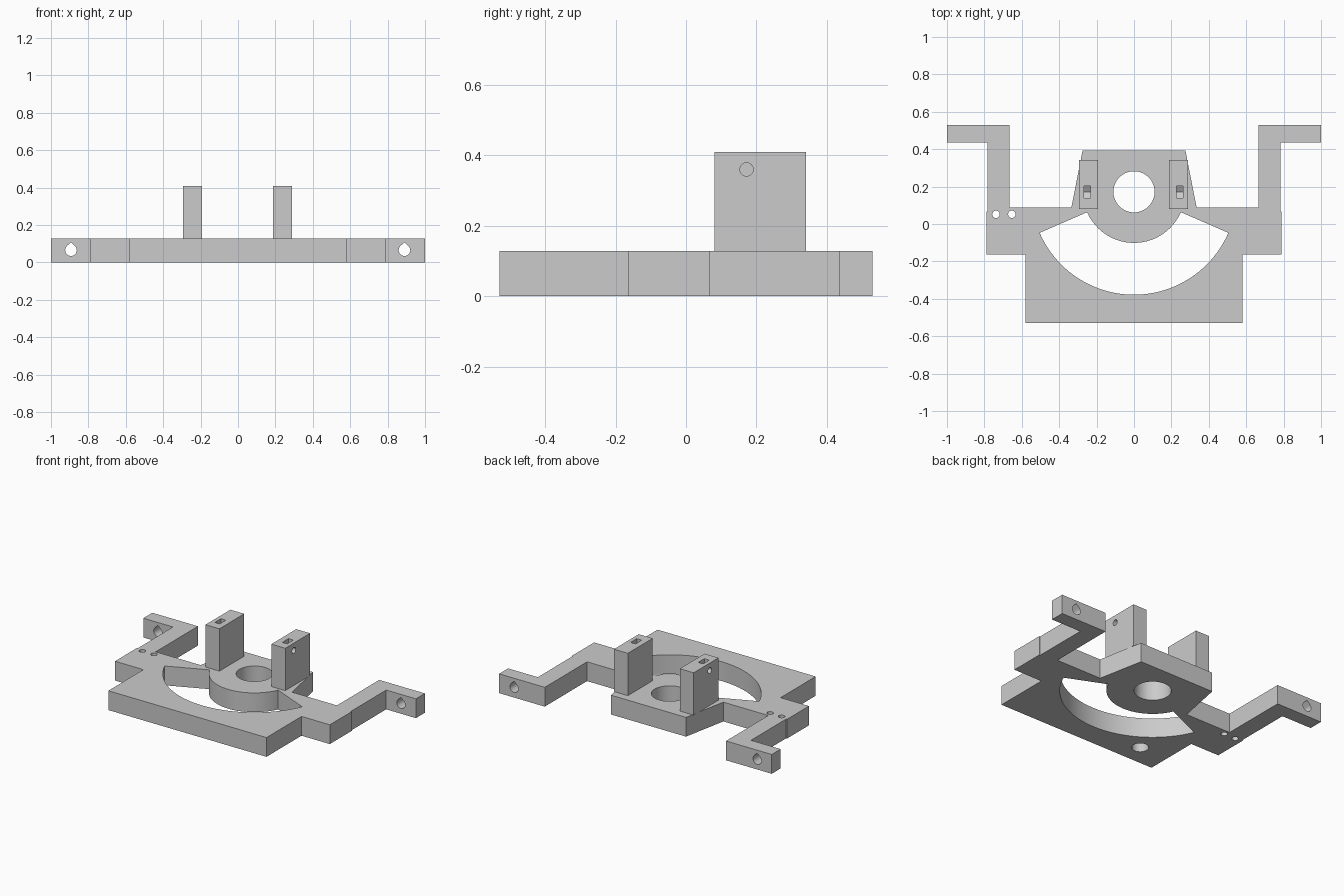
import bpy, bmesh, math
from mathutils import Matrix, Vector

if "Cube" in bpy.data.objects:
    bpy.data.objects.remove(bpy.data.objects["Cube"])

T = 0.128            # plate thickness
HUB_Y = 0.172        # hub centre
POST_TOP = 0.409

grey = bpy.data.materials.new("light grey")
grey.diffuse_color = (0.6, 0.6, 0.6, 1)
grey.use_nodes = True
grey.node_tree.nodes["Principled BSDF"].inputs["Base Color"].default_value = grey.diffuse_color


def prism(name, pts, lo, hi, axis="z"):
    """Extrude a 2D profile from lo to hi; the profile lies across the given axis."""
    place = {"z": lambda a, b, h: (a, b, h),
             "y": lambda a, b, h: (a, h, b),
             "x": lambda a, b, h: (h, a, b)}[axis]
    bm = bmesh.new()
    base = [bm.verts.new(place(a, b, lo)) for a, b in pts]
    top = [bm.verts.new(place(a, b, hi)) for a, b in pts]
    bm.faces.new(base)
    bm.faces.new(top)
    n = len(pts)
    for i in range(n):
        j = (i + 1) % n
        bm.faces.new((base[i], base[j], top[j], top[i]))
    bmesh.ops.recalc_face_normals(bm, faces=bm.faces)
    mesh = bpy.data.meshes.new(name)
    bm.to_mesh(mesh)
    bm.free()
    mesh.materials.append(grey)
    obj = bpy.data.objects.new(name, mesh)
    bpy.context.collection.objects.link(obj)
    return obj


def arc(cx, cy, r, a0, a1, n):
    """Points on an arc, angles in degrees, both ends included."""
    return [(cx + r * math.cos(math.radians(a0 + (a1 - a0) * i / n)),
             cy + r * math.sin(math.radians(a0 + (a1 - a0) * i / n)))
            for i in range(n + 1)]


def circle(cx, cy, r, n=32):
    return arc(cx, cy, r, 0, 360, n)[:-1]


def cut(obj, cutter):
    cutter.hide_render = True
    mod = obj.modifiers.new("cut", "BOOLEAN")
    mod.operation = "DIFFERENCE"
    mod.solver = "EXACT"
    mod.object = cutter
    bpy.context.view_layer.objects.active = obj
    bpy.ops.object.modifier_apply(modifier=mod.name)
    bpy.data.objects.remove(cutter)


def smooth(obj):
    bpy.ops.object.select_all(action="DESELECT")
    obj.select_set(True)
    bpy.context.view_layer.objects.active = obj
    bpy.ops.object.shade_smooth_by_angle(angle=math.radians(30))


# Base plate with both stepped arms and the tapered hub tab
half = [(0.58, -0.53), (0.58, -0.163), (0.788, -0.163), (0.788, 0.067),
        (0.782, 0.067), (0.782, 0.436), (1.0, 0.436), (1.0, 0.53),
        (0.665, 0.53), (0.665, 0.087), (0.335, 0.087), (0.275, 0.393)]
plate = prism("base_plate", half + [(-x, y) for x, y in reversed(half)], 0, T)

# Curved slot around the hub
slot = arc(0, HUB_Y, 0.55, -156.5, -23.5, 64) + arc(0, HUB_Y, 0.273, -23.5, -156.5, 48)
cut(plate, prism("slot_cutter", slot, -0.1, T + 0.1))

# Hub bore
cut(plate, prism("bore_cutter", circle(0, HUB_Y, 0.11, 64), -0.1, T + 0.1))

# Two small holes in the left arm
for x in (-0.738, -0.653):
    cut(plate, prism("pin_cutter", circle(x, 0.052, 0.02, 24), -0.1, T + 0.1))

# Blind pocket in the underside
cut(plate, prism("pocket_cutter", circle(-0.375, -0.39, 0.05, 32), -0.1, 0.06))

# Teardrop holes through the arm ends
for x in (-0.893, 0.89):
    drop = arc(x, 0.065, 0.031, 135, 405, 18) + [(x, 0.108)]
    cut(plate, prism("teardrop_cutter", drop, 0.4, 0.6, "y"))
smooth(plate)

# Upright posts, each with a nut pocket from the top and an outer screw hole
for side, name, cx in ((-1, "left_post", -0.244), (1, "right_post", 0.239)):
    w = 0.051
    post = prism(name, [(cx - w, 0.081), (cx + w, 0.081),
                        (cx + w, 0.341), (cx - w, 0.341)], T, POST_TOP)
    nut = [(HUB_Y, 0.322), (HUB_Y + 0.0325, 0.341), (HUB_Y + 0.0325, 0.5),
           (HUB_Y - 0.0325, 0.5), (HUB_Y - 0.0325, 0.341)]
    px = cx + side * 0.006
    cut(post, prism("nut_cutter", nut, px - 0.018, px + 0.018, "x"))
    ends = sorted((px, cx + side * 0.1))
    cut(post, prism("screw_cutter", circle(HUB_Y, 0.36, 0.019, 24), *ends, "x"))
    smooth(post)
